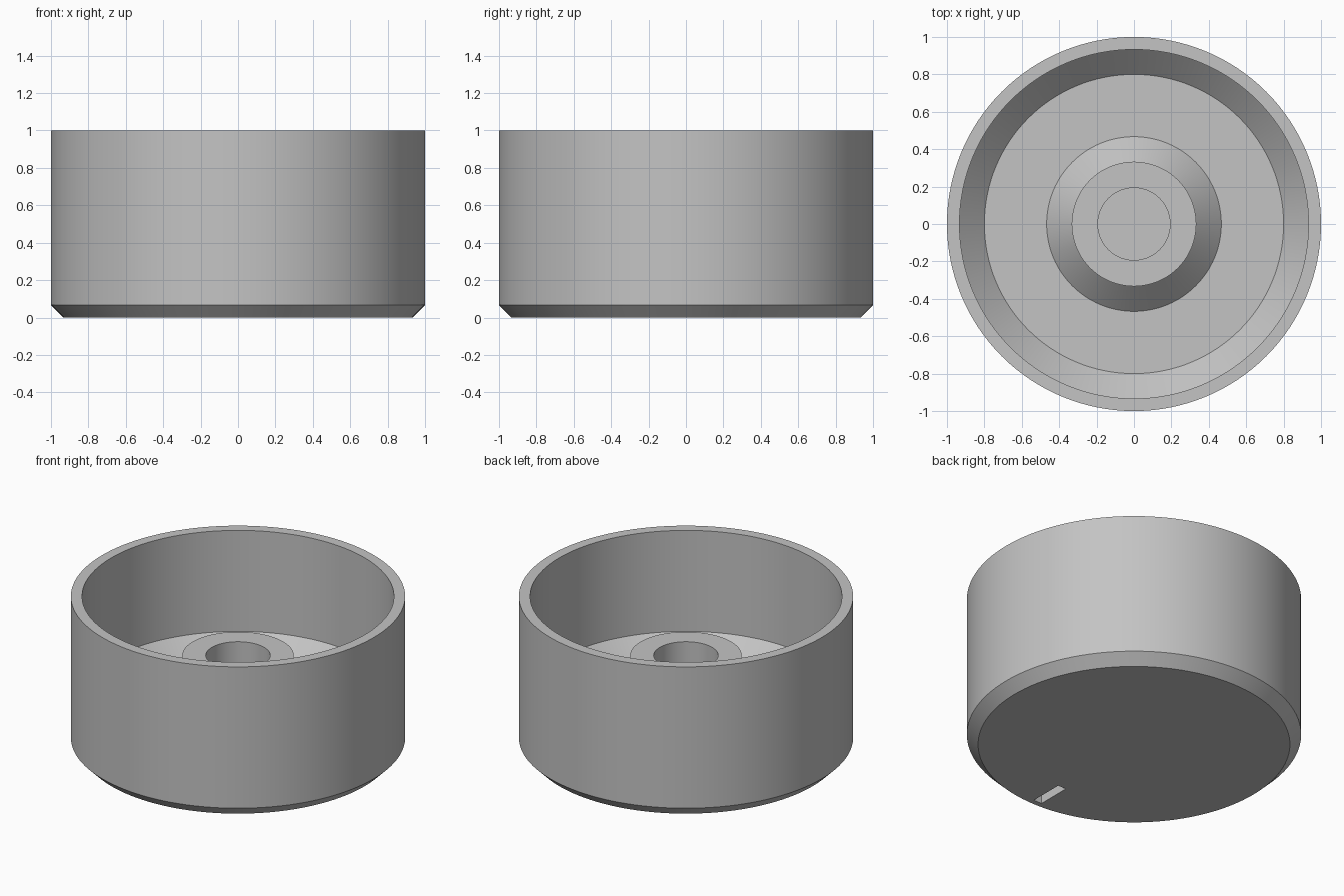
import bpy
import bmesh
import math

SEGMENTS = 128

cube = bpy.data.objects.get("Cube")
if cube:
    bpy.data.objects.remove(cube, do_unlink=True)

# Single grey plastic
grey = bpy.data.materials.new("grey plastic")
grey.use_nodes = True
colour = (0.55, 0.55, 0.55, 1)
grey.diffuse_color = colour
grey.node_tree.nodes["Principled BSDF"].inputs["Base Color"].default_value = colour


def add_object(name, bm):
    bmesh.ops.recalc_face_normals(bm, faces=bm.faces)
    mesh = bpy.data.meshes.new(name)
    bm.to_mesh(mesh)
    bm.free()
    mesh.materials.append(grey)
    obj = bpy.data.objects.new(name, mesh)
    bpy.context.collection.objects.link(obj)
    return obj


def lathe(name, profile):
    """Revolve a (radius, height) profile around z and cap both ends."""
    bm = bmesh.new()
    rings = []
    for r, z in profile:
        angles = [2 * math.pi * i / SEGMENTS for i in range(SEGMENTS)]
        rings.append([bm.verts.new((r * math.cos(a), r * math.sin(a), z)) for a in angles])
    for low, high in zip(rings, rings[1:]):
        for i in range(SEGMENTS):
            j = (i + 1) % SEGMENTS
            bm.faces.new((low[i], low[j], high[j], high[i]))
    bm.faces.new(rings[0])
    bm.faces.new(rings[-1])
    return add_object(name, bm)


def box(name, low, high):
    bm = bmesh.new()
    bmesh.ops.create_cube(bm, size=1)
    for v in bm.verts:
        v.co = [a if c < 0 else b for c, a, b in zip(v.co, low, high)]
    return add_object(name, bm)


# Knob shell: chamfered face, outer wall, hollow inside and shaft boss
knob = lathe("knob_body", [
    (0.933, 0), (1, 0.067), (1, 1),                # chamfer and outer wall
    (0.933, 1), (0.933, 0.333), (0.8, 0.2),        # rim, inner wall, inner chamfer
    (0.467, 0.2), (0.333, 0.333), (0.333, 0.61),   # floor, boss foot, boss wall
    (0.193, 0.61), (0.193, 0.2),                   # boss top and shaft hole
])

# Pointer groove sunk into the underside near the front edge
cutter = box("groove_cutter", (-0.03, -0.897, -0.1), (0.03, -0.67, 0.067))
cutter.hide_render = True
cut = knob.modifiers.new("pointer_groove", "BOOLEAN")
cut.operation = "DIFFERENCE"
cut.solver = "EXACT"
cut.object = cutter

bpy.ops.object.select_all(action="DESELECT")
knob.select_set(True)
bpy.context.view_layer.objects.active = knob
bpy.ops.object.modifier_apply(modifier=cut.name)
bpy.data.objects.remove(cutter, do_unlink=True)
bpy.ops.object.shade_smooth_by_angle(angle=math.radians(30))
